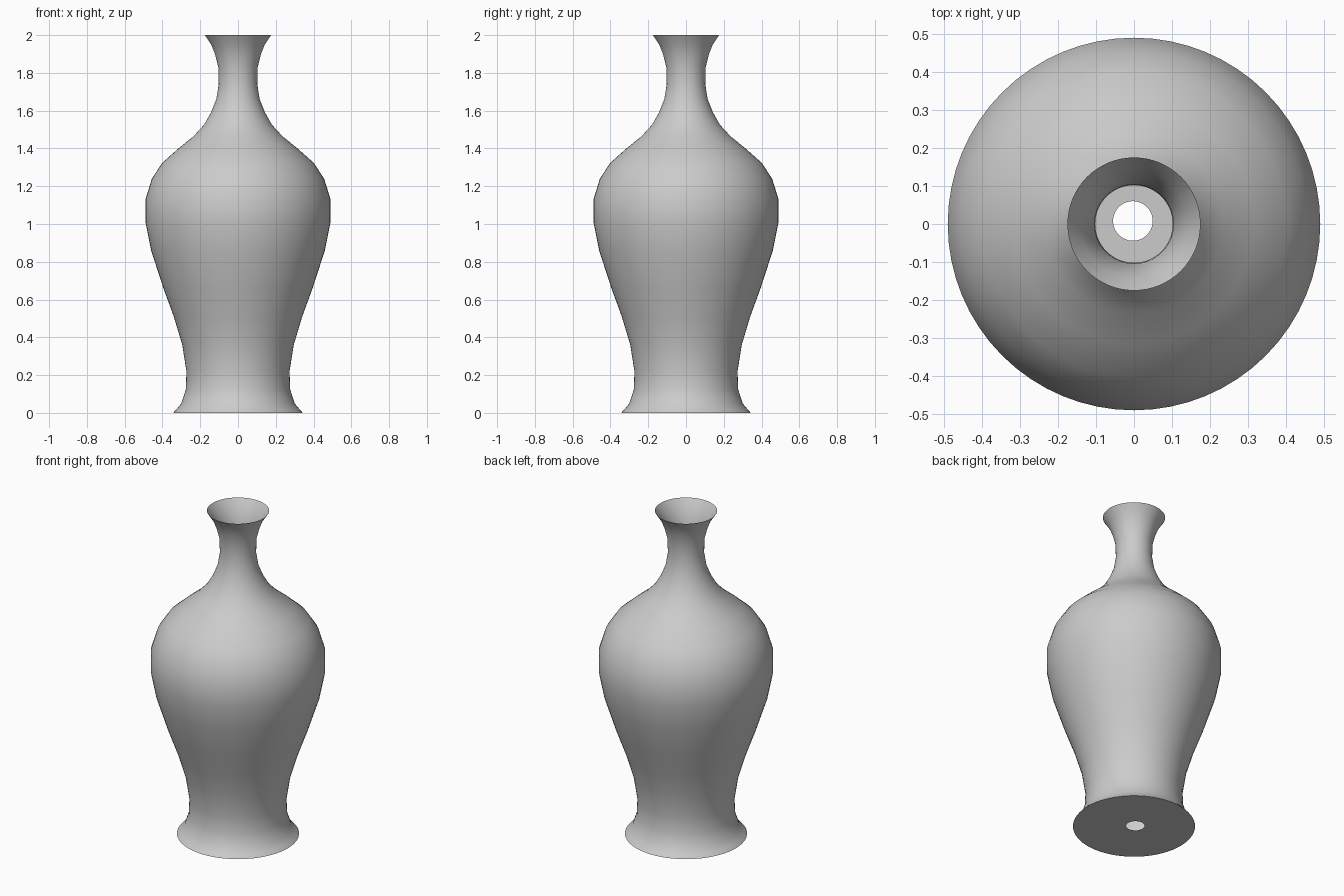
import bpy, bmesh, math

if "Cube" in bpy.data.objects:
    bpy.data.objects.remove(bpy.data.objects["Cube"])

SEGMENTS = 64

# Half profile (radius, height): drain hole, flat base, flared foot, belly, neck, lip
PROFILE = [
    (0.052, 0.0), (0.343, 0.0), (0.325, 0.02), (0.30, 0.05), (0.276, 0.125), (0.273, 0.22),
    (0.295, 0.36), (0.34, 0.51), (0.395, 0.66), (0.46, 0.86), (0.49, 1.01),
    (0.49, 1.13), (0.456, 1.24), (0.40, 1.325), (0.315, 1.40), (0.235, 1.465),
    (0.18, 1.525), (0.143, 1.59), (0.115, 1.66), (0.102, 1.74), (0.104, 1.83),
    (0.122, 1.90), (0.142, 1.95), (0.175, 2.0),
]

# Thin open vase shell: one ring of vertices per profile point
bm = bmesh.new()
rings = []
for radius, z in PROFILE:
    ring = []
    for i in range(SEGMENTS):
        a = 2 * math.pi * i / SEGMENTS
        ring.append(bm.verts.new((radius * math.cos(a), radius * math.sin(a), z)))
    rings.append(ring)
for lower, upper in zip(rings, rings[1:]):
    for i in range(SEGMENTS):
        j = (i + 1) % SEGMENTS
        bm.faces.new((lower[i], lower[j], upper[j], upper[i]))

# The hole sits very slightly off centre in the base
for v in rings[0]:
    v.co.x -= 0.003
    v.co.y += 0.008

mesh = bpy.data.meshes.new("vase")
bm.to_mesh(mesh)
bm.free()
vase = bpy.data.objects.new("vase", mesh)
bpy.context.collection.objects.link(vase)

# Smooth walls with a crisp foot edge
bpy.context.view_layer.objects.active = vase
vase.select_set(True)
bpy.ops.object.shade_smooth_by_angle(angle=math.radians(40))
